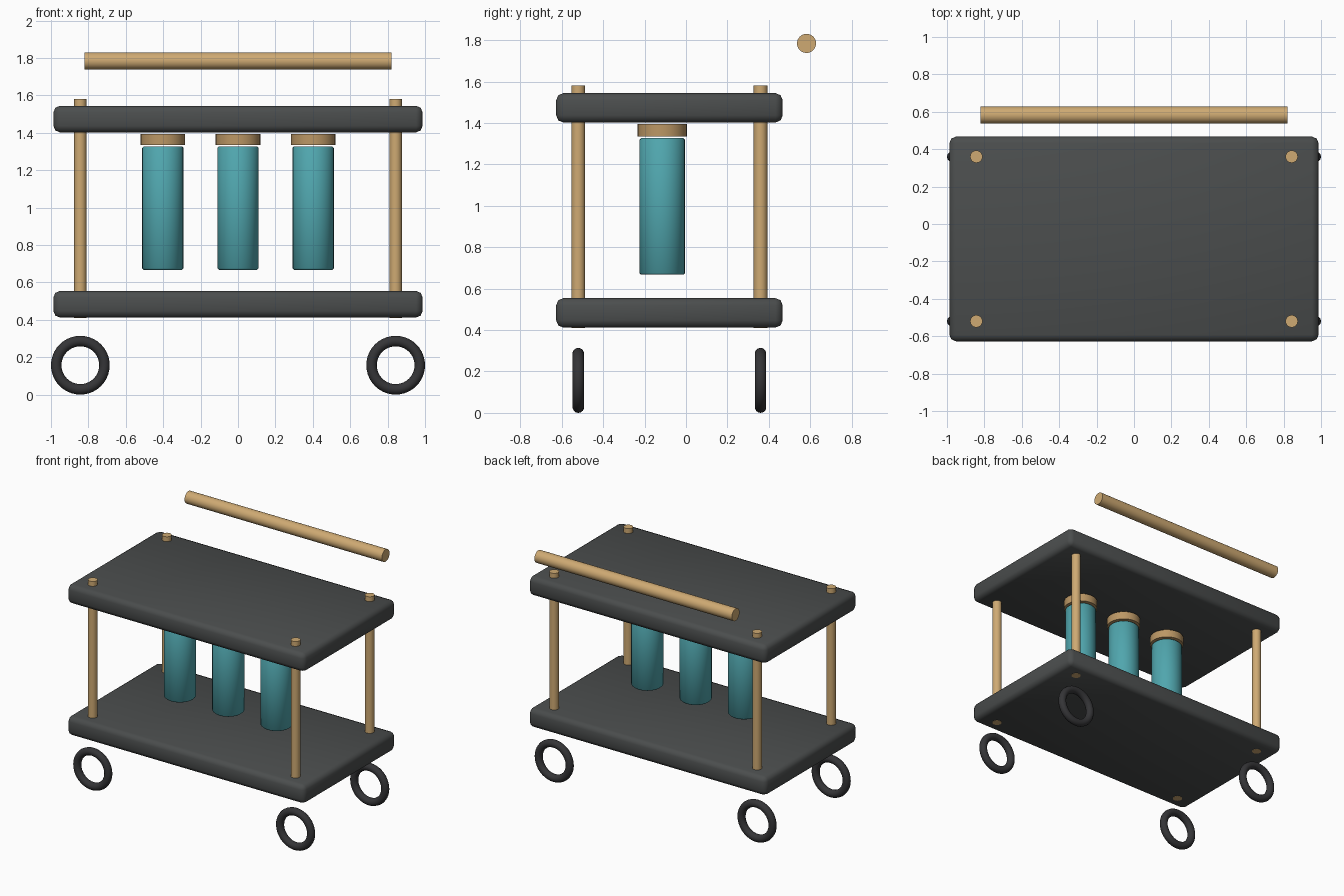
import bpy
import math

cube = bpy.data.objects.get("Cube")
if cube:
    bpy.data.objects.remove(cube, do_unlink=True)


def make_material(name, rgb, roughness):
    mat = bpy.data.materials.new(name)
    mat.use_nodes = True
    colour = (*rgb, 1)
    mat.diffuse_color = colour
    shader = mat.node_tree.nodes["Principled BSDF"]
    shader.inputs["Base Color"].default_value = colour
    shader.inputs["Roughness"].default_value = roughness
    return mat


charcoal = make_material("charcoal", (0.07, 0.075, 0.075), 0.6)
rubber = make_material("rubber", (0.035, 0.035, 0.038), 0.8)
brass = make_material("brass", (0.62, 0.4, 0.17), 0.4)
teal = make_material("teal", (0.08, 0.38, 0.42), 0.5)
bronze = make_material("bronze", (0.5, 0.31, 0.13), 0.4)


def finish(name, mat, bevel=0, segments=2):
    """Name, colour, bevel and smooth the active object."""
    obj = bpy.context.object
    obj.name = name
    obj.data.materials.append(mat)
    if bevel:
        bpy.ops.object.transform_apply(location=False, rotation=False, scale=True)
        mod = obj.modifiers.new("Bevel", "BEVEL")
        mod.width = bevel
        mod.segments = segments
        mod.limit_method = "ANGLE"
        mod.angle_limit = math.radians(40)
        bpy.ops.object.modifier_apply(modifier=mod.name)
    bpy.ops.object.shade_smooth_by_angle(angle=math.radians(50))
    return obj


def cylinder(name, mat, radius, depth, location, rotation=(0, 0, 0), bevel=0, sides=32):
    bpy.ops.mesh.primitive_cylinder_add(
        vertices=sides, radius=radius, depth=depth, location=location, rotation=rotation)
    return finish(name, mat, bevel, 1)


DECK_Y = -0.08
POST_X, POST_Y = 0.843, 0.44
QUARTER = math.pi / 2

# Two bevelled shelves
for name, z in (("lower_shelf", 0.483), ("upper_shelf", 1.473)):
    bpy.ops.mesh.primitive_cube_add(size=1, location=(0, DECK_Y, z))
    bpy.context.object.scale = (1.974, 1.094, 0.142)
    finish(name, charcoal, bevel=0.035)

# Posts and wheels at each corner
for end, sy in (("front", -1), ("back", 1)):
    for side, sx in (("right", -1), ("left", 1)):
        x, y = sx * POST_X, DECK_Y + sy * POST_Y
        cylinder(f"{end}_{side}_post", brass, 0.033, 1.17, (x, y, 0.995), sides=24)
        bpy.ops.mesh.primitive_torus_add(
            major_radius=0.129, minor_radius=0.028, major_segments=40, minor_segments=14,
            location=(x, y, 0.157), rotation=(QUARTER, 0, 0))
        finish(f"{end}_{side}_wheel", rubber)

# Row of hanging canisters with separate collars
for name, x in (("right", -0.402), ("middle", 0), ("left", 0.402)):
    cylinder(f"{name}_canister", teal, 0.11, 0.66, (x, -0.115, 0.997), bevel=0.008)
    cylinder(f"{name}_collar", bronze, 0.119, 0.06, (x, -0.115, 1.364))

# Push handle behind the upper shelf
cylinder("push_handle", brass, 0.046, 1.64, (0, 0.582, 1.784), rotation=(0, QUARTER, 0))
